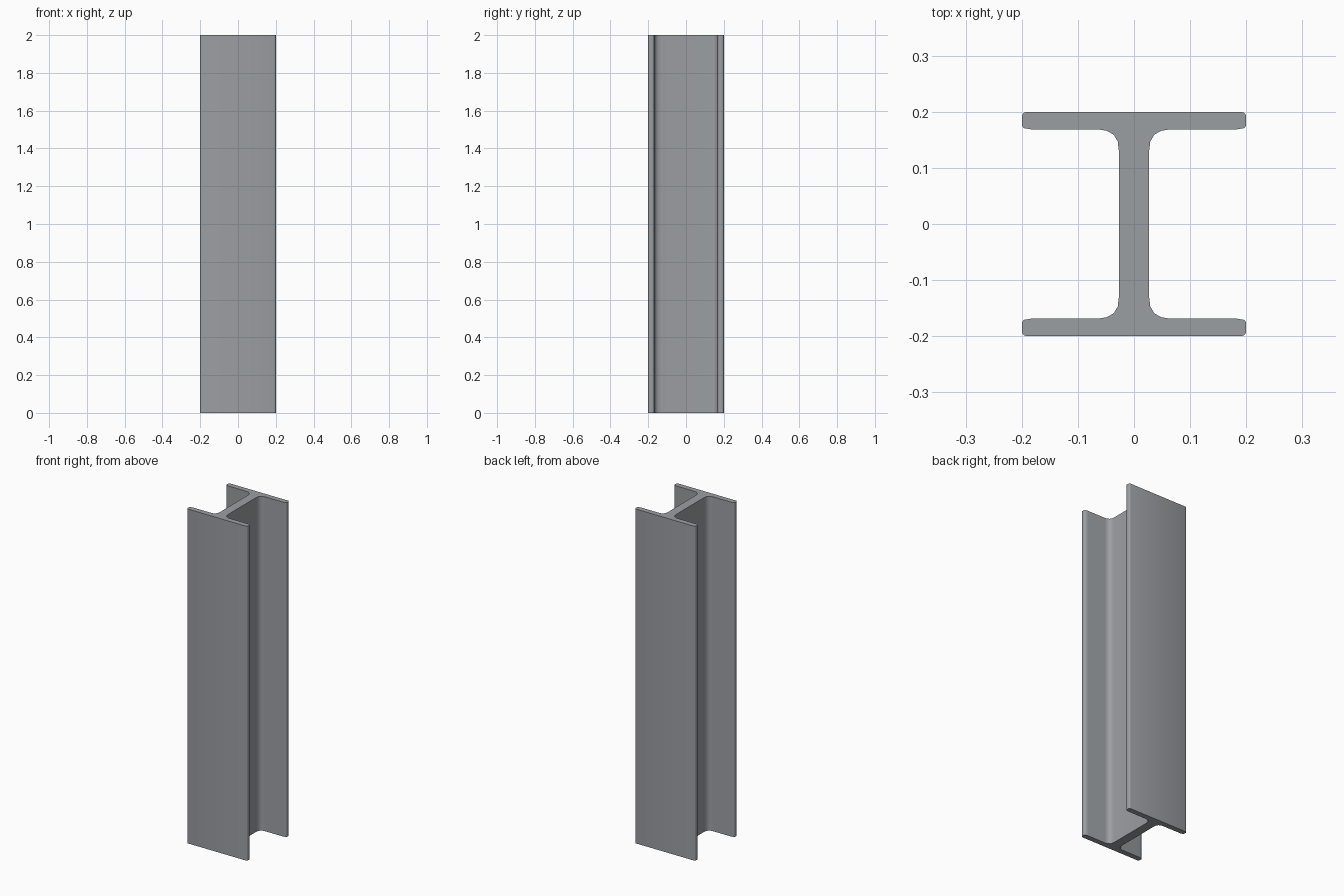
import bpy
import bmesh
from math import radians

LENGTH = 2.0

cube = bpy.data.objects.get("Cube")
if cube:
    bpy.data.objects.remove(cube, do_unlink=True)

# Steel colour
steel = bpy.data.materials.new("steel_grey")
steel.use_nodes = True
colour = (0.33, 0.345, 0.365, 1.0)
steel.diffuse_color = colour
steel.node_tree.nodes["Principled BSDF"].inputs["Base Color"].default_value = colour

# Quarter of the section: rounded flange tip, then fillet into the web
quarter = [
    (0.190, 0.200), (0.197, 0.198), (0.200, 0.193),
    (0.200, 0.176), (0.197, 0.171), (0.180, 0.168),
    (0.060, 0.168), (0.048, 0.166), (0.036, 0.159),
    (0.029, 0.147), (0.027, 0.130),
]

# Mirror the quarter into the whole section
half = quarter + [(x, -y) for x, y in reversed(quarter)]
section = half + [(-x, y) for x, y in reversed(half)]

# Extrude the section into the beam
bm = bmesh.new()
base = bm.faces.new([bm.verts.new((x, y, 0)) for x, y in section])
top = bmesh.ops.extrude_face_region(bm, geom=[base], use_keep_orig=True)
bmesh.ops.translate(bm, vec=(0, 0, LENGTH),
                    verts=[v for v in top["geom"] if isinstance(v, bmesh.types.BMVert)])
bmesh.ops.recalc_face_normals(bm, faces=bm.faces)

mesh = bpy.data.meshes.new("i_beam")
bm.to_mesh(mesh)
bm.free()
mesh.materials.append(steel)
beam = bpy.data.objects.new("i_beam", mesh)
bpy.context.collection.objects.link(beam)

# Smooth the rounded edges, keep the cut ends sharp
bpy.ops.object.select_all(action="DESELECT")
beam.select_set(True)
bpy.context.view_layer.objects.active = beam
bpy.ops.object.shade_smooth_by_angle(angle=radians(50))
